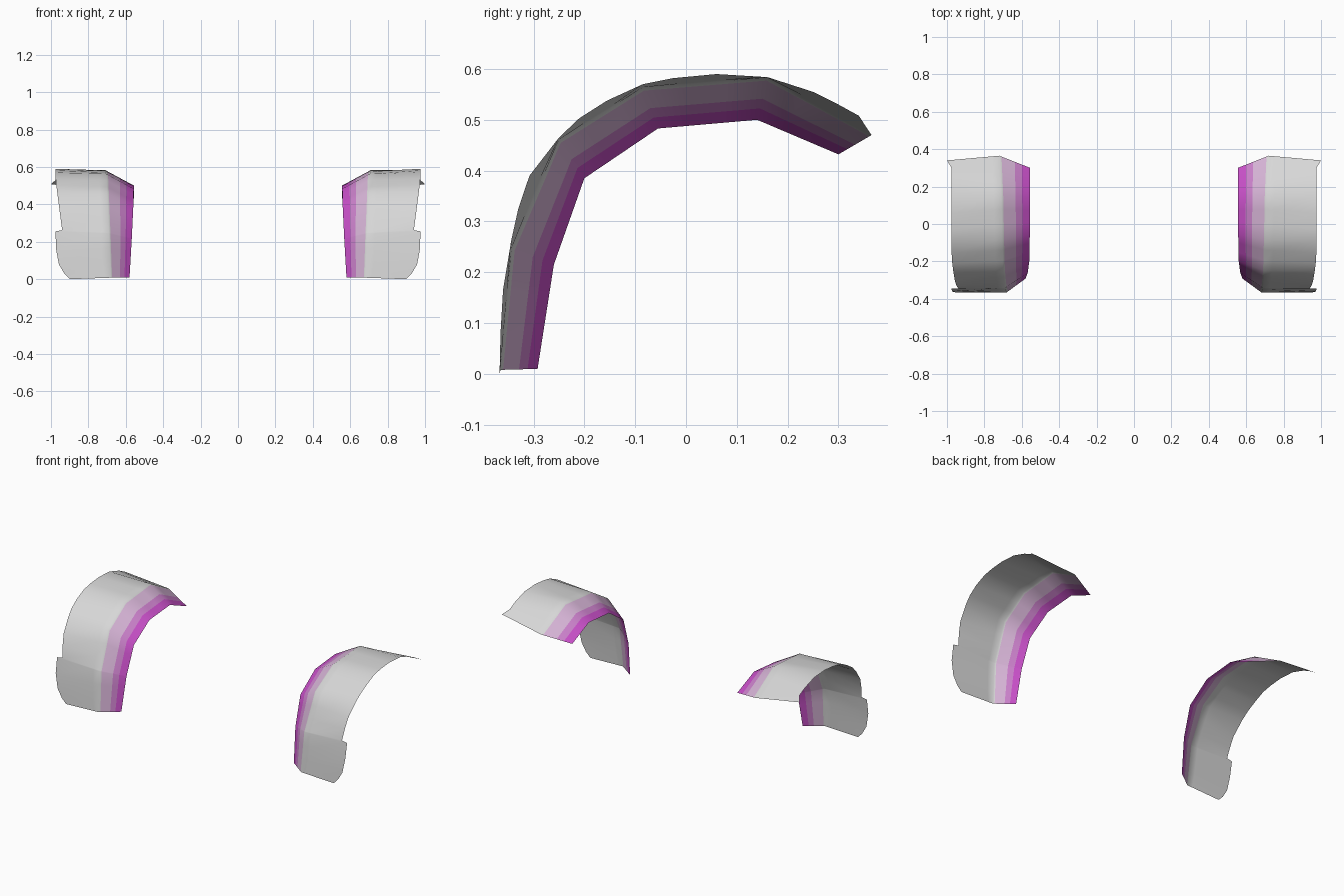
import bpy
import bmesh
from mathutils import Vector

cube = bpy.data.objects.get("Cube")
if cube:
    bpy.data.objects.remove(cube, do_unlink=True)


def make_material(name, color):
    material = bpy.data.materials.new(name)
    material.use_nodes = True
    material.diffuse_color = (*color, 1)
    shader = material.node_tree.nodes["Principled BSDF"]
    shader.inputs["Base Color"].default_value = (*color, 1)
    return material


materials = [
    make_material("deep_magenta", (0.58, 0.08, 0.58)),
    make_material("mid_magenta", (0.6, 0.22, 0.6)),
    make_material("pale_pink", (0.68, 0.46, 0.68)),
    make_material("light_grey", (0.68, 0.68, 0.68)),
]

# Faceted guide lines along the inner lip and the shoulder crease
LIP = [Vector(p) for p in (
    (0.58, -0.292, 0.01), (0.568, -0.26, 0.215), (0.56, -0.2, 0.385),
    (0.557, -0.055, 0.483), (0.556, 0.14, 0.5), (0.555, 0.3, 0.432))]
CREASE = [Vector(p) for p in (
    (0.68, -0.365, 0.008), (0.69, -0.343, 0.245), (0.7, -0.25, 0.46),
    (0.705, -0.085, 0.563), (0.71, 0.16, 0.583), (0.72, 0.365, 0.47))]

# Outer edge: position along the guides, then y and z
OUTER = [
    (0, -0.367, 0), (0.12, -0.366, 0.03), (0.33, -0.365, 0.08),
    (0.67, -0.36, 0.165), (1, -0.345, 0.256), (1.02, -0.344, 0.262),
    (1.33, -0.33, 0.325), (1.67, -0.308, 0.39), (2, -0.25, 0.465),
    (2.33, -0.21, 0.503), (2.67, -0.155, 0.538), (3, -0.085, 0.57),
    (3.33, -0.025, 0.582), (3.67, 0.06, 0.59), (4, 0.16, 0.584),
    (4.33, 0.25, 0.555), (4.67, 0.3, 0.53), (5, 0.34, 0.508)]


def along(guide, t):
    i = min(int(t), len(guide) - 2)
    return guide[i].lerp(guide[i + 1], t - i)


def outer_x(t, z):
    """Rounded mud flap low down, then a notch and a gently widening edge."""
    if t <= 1:
        return 0.975 - 0.075 * (1 - z / 0.26) ** 4
    if t == 5:
        return 1
    return min(0.975, 0.94 + 0.13 * (z - 0.26))


def section(t, y, z):
    lip, crease = along(LIP, t), along(CREASE, t)
    outer = Vector((outer_x(t, z), y, z))
    points = [lip.lerp(crease, f) for f in (0, 0.27, 0.5, 0.93)]
    return points + [crease] + [crease.lerp(outer, f) for f in (0.15, 1)]


def make_fender(name, side):
    bm = bmesh.new()
    rows = [[bm.verts.new((p.x * side, p.y, p.z)) for p in section(*station)]
            for station in OUTER]
    for low, high in zip(rows, rows[1:]):
        for c in range(len(low) - 1):
            corners = [low[c], low[c + 1], high[c + 1], high[c]]
            if side < 0:
                corners.reverse()
            face = bm.faces.new(corners)
            face.material_index = min(c, 3)  # bands run from lip to crown
            face.smooth = True
    mesh = bpy.data.meshes.new(name)
    bm.to_mesh(mesh)
    bm.free()
    for material in materials:
        mesh.materials.append(material)
    fender = bpy.data.objects.new(name, mesh)
    bpy.context.collection.objects.link(fender)


# Matching pair of wheel fenders
make_fender("left_fender", 1)
make_fender("right_fender", -1)
